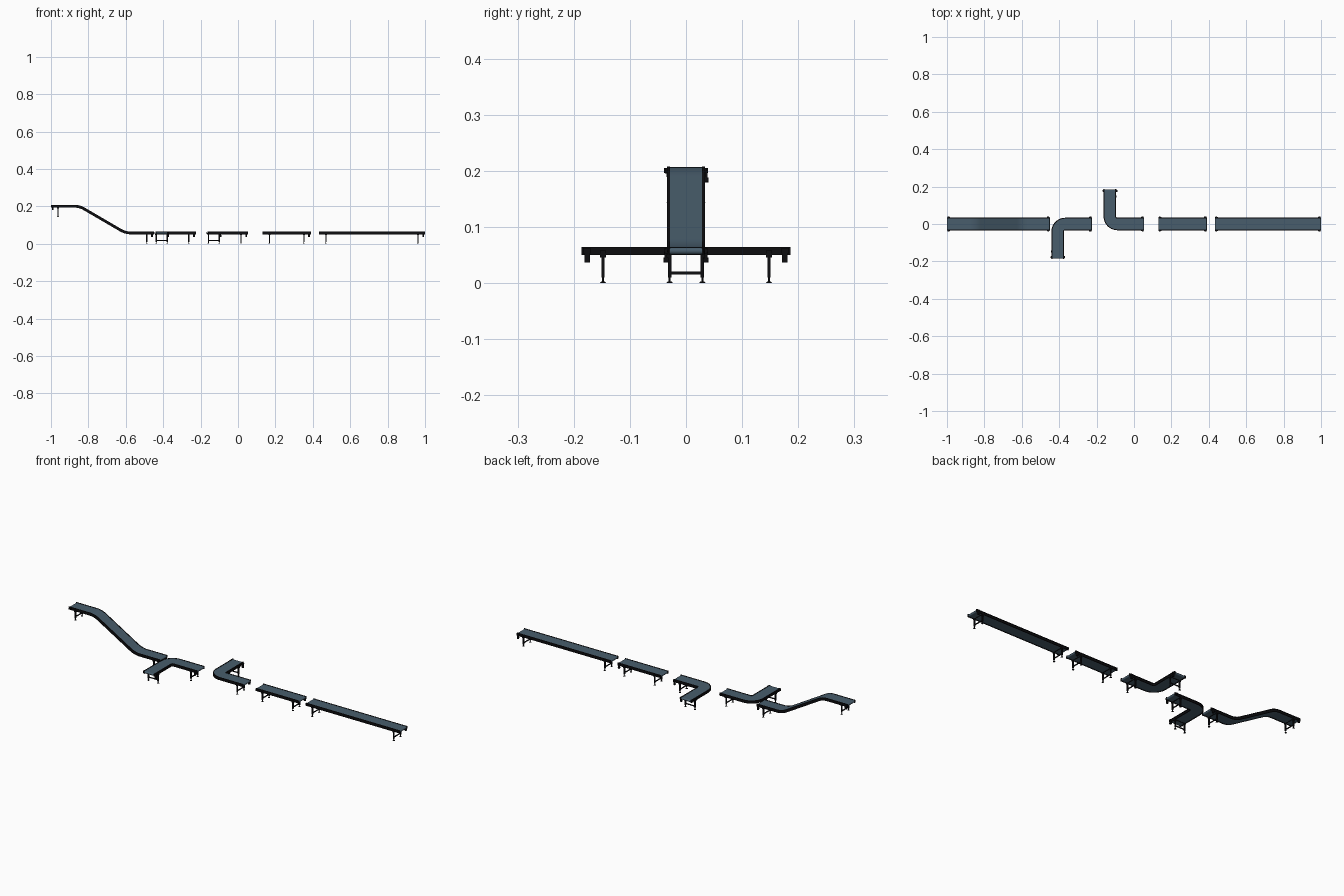
import bpy, bmesh, math
from mathutils import Vector, Matrix

if "Cube" in bpy.data.objects:
    bpy.data.objects.remove(bpy.data.objects["Cube"])


def material(name, col):
    m = bpy.data.materials.new(name)
    m.diffuse_color = (*col, 1)
    m.use_nodes = True
    m.node_tree.nodes["Principled BSDF"].inputs["Base Color"].default_value = m.diffuse_color
    return m


BELT = material("belt_slate", (0.065, 0.11, 0.15))
FRAME = material("frame_black", (0.004, 0.004, 0.005))
TOP = 0.064      # belt height above the module's floor
HALF = 0.0335    # half width over the rails


def finish(name, bm, mat):
    bmesh.ops.recalc_face_normals(bm, faces=bm.faces)
    me = bpy.data.meshes.new(name)
    bm.to_mesh(me)
    bm.free()
    me.materials.append(mat)
    ob = bpy.data.objects.new(name, me)
    bpy.context.collection.objects.link(ob)
    return ob


def add_box(bm, M, c, s):
    bmesh.ops.create_cube(bm, size=1, matrix=M @ Matrix.Translation(c) @ Matrix.Diagonal((*s, 1)))


def add_cyl(bm, M, c, r, length, axis="Z", r2=None):
    rot = Matrix.Rotation(math.pi / 2 if axis == "Y" else 0, 4, "X")
    bmesh.ops.create_cone(bm, cap_ends=True, segments=16, radius1=r, radius2=r if r2 is None else r2,
                          depth=length, matrix=M @ Matrix.Translation(c) @ rot)


def rounded(pts, d, n=10):
    """Replace inner corners of a polyline by true arcs."""
    pts = [Vector(p) for p in pts]
    out = [pts[0]]
    for a, c, b in zip(pts, pts[1:], pts[2:]):
        u, v = (a - c).normalized(), (b - c).normalized()
        bis = (u + v).normalized()
        centre = c + bis * d / bis.dot(u)
        p, q = c + u * d - centre, c + v * d - centre
        r = p.length
        out += [centre + p.normalized().slerp(q.normalized(), i / n) * r for i in range(n + 1)]
    return out + [pts[-1]]


def sweep(name, path, profile, mat):
    """Sweep a (side, up) profile along a path."""
    bm = bmesh.new()
    rings = []
    for i, p in enumerate(path):
        t0 = (p - path[i - 1]).normalized() if i else Vector()
        t1 = (path[i + 1] - p).normalized() if i < len(path) - 1 else Vector()
        t = (t0 + t1).normalized()
        side = Vector((0, 0, 1)).cross(t).normalized()
        up = t.cross(side)
        rings.append([bm.verts.new(p + side * s + up * u) for s, u in profile])
    n = len(profile)
    for a, b in zip(rings, rings[1:]):
        for k in range(n):
            bm.faces.new((a[k], a[(k + 1) % n], b[(k + 1) % n], b[k]))
    bm.faces.new(rings[0])
    bm.faces.new(rings[-1])
    return finish(name, bm, mat)


def end_unit(name, p, inward, motor):
    """Pulley, bearings, drive and leg frame at one conveyor end; motor = -1, 0 or 1 (side)."""
    floor = p.z - TOP
    M = Matrix.Translation((p.x, p.y, floor)) @ Matrix.Rotation(math.atan2(inward.y, inward.x), 4, "Z")
    zc = TOP - 0.0065
    # belt nose
    bm = bmesh.new()
    add_cyl(bm, M, (0.0065, 0, zc), 0.0062, 0.057, "Y")
    finish(name + "_belt_nose", bm, BELT)
    # bearings
    bm = bmesh.new()
    for s in (-1, 1):
        add_box(bm, M, (0.009, s * 0.035, zc), (0.014, 0.004, 0.010))
        add_cyl(bm, M, (0.008, s * 0.037, zc), 0.0045, 0.005, "Y")
    finish(name + "_bearings", bm, FRAME)
    # hanging drive
    if motor:
        bm = bmesh.new()
        add_box(bm, M, (0.010, motor * 0.0355, 0.047), (0.009, 0.006, 0.020))
        add_cyl(bm, M, (0.010, motor * 0.035, 0.041), 0.0045, 0.010, "Y")
        finish(name + "_drive", bm, FRAME)
    # legs, feet and cross bars
    bm = bmesh.new()
    x = 0.038
    for s in (-1, 1):
        add_box(bm, M, (x, s * 0.029, 0.033), (0.006, 0.007, 0.046))
        add_cyl(bm, M, (x, s * 0.029, 0.0065), 0.0018, 0.010)
        add_cyl(bm, M, (x, s * 0.029, 0.0015), 0.006, 0.003, "Z", 0.0035)
        add_box(bm, M, (x, s * 0.0335, 0.052), (0.010, 0.002, 0.012))
    add_box(bm, M, (x, 0, 0.018), (0.004, 0.056, 0.005))
    add_box(bm, M, (x, 0, 0.0515), (0.005, 0.056, 0.003))
    finish(name + "_legs", bm, FRAME)


def conveyor(name, pts, corner, motors):
    path = rounded(pts, corner)
    # belt stops short of the noses
    d0 = (path[1] - path[0]).normalized()
    d1 = (path[-2] - path[-1]).normalized()
    bpath = [path[0] + d0 * 0.0065] + path[1:-1] + [path[-1] + d1 * 0.0065]
    sweep(name + "_belt", bpath, [(-0.0285, -0.0003), (0.0285, -0.0003),
                                  (0.0285, -0.0127), (-0.0285, -0.0127)], BELT)
    # channel-shaped side rails
    for s, side in ((1, "left"), (-1, "right")):
        prof = [(0.0285, 0.0008), (HALF, 0.0008), (HALF, -0.002), (0.0315, -0.002), (0.0315, -0.0115),
                (HALF, -0.0115), (HALF, -0.014), (0.0285, -0.014)]
        sweep(f"{name}_{side}_rail", path, [(s * a, b) for a, b in prof], FRAME)
    end_unit(name + "_start", path[0], d0, motors[0])
    end_unit(name + "_end", path[-1], d1, motors[1])


H = TOP + 0.143
# descending conveyor
conveyor("incline", [(-1, 0, H), (-0.845, 0, H), (-0.6, 0, TOP), (-0.45, 0, TOP)], 0.03, (1, -1))
# two right-angle corner conveyors
conveyor("corner_front", [(-0.225, 0, TOP), (-0.408, 0, TOP), (-0.408, -0.186, TOP)], 0.04, (1, -1))
conveyor("corner_back", [(0.054, 0, TOP), (-0.129, 0, TOP), (-0.129, 0.186, TOP)], 0.04, (-1, 1))
# straight conveyors
conveyor("short_straight", [(0.13, 0, TOP), (0.39, 0, TOP)], 0.01, (0, -1))
conveyor("long_straight", [(0.432, 0, TOP), (1, 0, TOP)], 0.01, (0, -1))

# smooth shading with sharp edges kept
for ob in bpy.context.collection.objects:
    ob.select_set(True)
    bpy.context.view_layer.objects.active = ob
bpy.ops.object.shade_smooth_by_angle(angle=math.radians(30))
